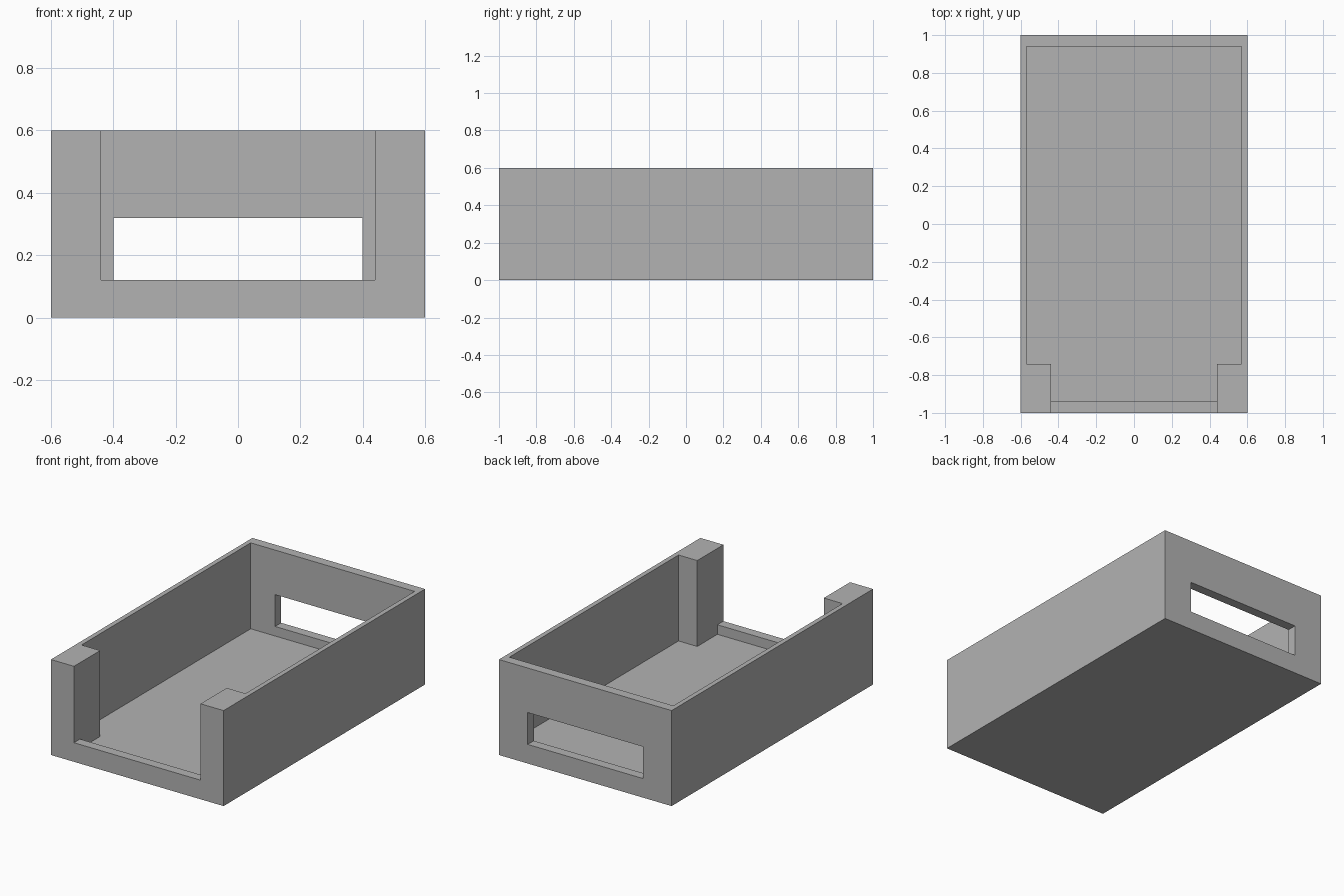
import bpy
import bmesh

cube = bpy.data.objects.get("Cube")
if cube:
    bpy.data.objects.remove(cube, do_unlink=True)

# Tray dimensions
HALF_X, HALF_Y, HEIGHT = 0.6, 1.0, 0.6
INNER_X, INNER_Y = 0.57, 0.94
FLOOR, SILL = 0.06, 0.12
POST_X, POST_Y = 0.44, -0.74
WINDOW_X, WINDOW_TOP = 0.4, 0.32
OVER = 0.1

grey = bpy.data.materials.new("plain_grey")
grey.use_nodes = True
colour = (0.45, 0.45, 0.45, 1)
grey.diffuse_color = colour
grey.node_tree.nodes["Principled BSDF"].inputs["Base Color"].default_value = colour


def prism(name, half_outline, z0, z1):
    """Extrude a plan given by its +x half, mirrored across x = 0."""
    outline = half_outline + [(-x, y) for x, y in reversed(half_outline)]
    bm = bmesh.new()
    base = bm.faces.new([bm.verts.new((x, y, z0)) for x, y in outline])
    top = bmesh.ops.extrude_face_region(bm, geom=[base])["geom"]
    verts = [v for v in top if isinstance(v, bmesh.types.BMVert)]
    bmesh.ops.translate(bm, verts=verts, vec=(0, 0, z1 - z0))
    bmesh.ops.recalc_face_normals(bm, faces=bm.faces[:])
    mesh = bpy.data.meshes.new(name)
    bm.to_mesh(mesh)
    bm.free()
    mesh.materials.append(grey)
    obj = bpy.data.objects.new(name, mesh)
    bpy.context.collection.objects.link(obj)
    return obj


def block(name, half_x, y0, y1, z0, z1):
    return prism(name, [(half_x, y0), (half_x, y1)], z0, z1)


# Solid outer body
tray = block("tray", HALF_X, -HALF_Y, HALF_Y, 0, HEIGHT)

# Cavity that leaves the two front corner posts, front opening, back window
cavity_plan = [(POST_X, -INNER_Y), (POST_X, POST_Y), (INNER_X, POST_Y), (INNER_X, INNER_Y)]
cutters = [
    prism("cavity_cutter", cavity_plan, FLOOR, HEIGHT + OVER),
    block("front_opening_cutter", POST_X, -HALF_Y - OVER, POST_Y - OVER, SILL, HEIGHT + OVER),
    block("back_window_cutter", WINDOW_X, INNER_Y - OVER, HALF_Y + OVER, SILL, WINDOW_TOP),
]

bpy.context.view_layer.objects.active = tray
for cutter in cutters:
    cutter.hide_render = True
    cut = tray.modifiers.new(cutter.name, "BOOLEAN")
    cut.operation = "DIFFERENCE"
    cut.solver = "EXACT"
    cut.object = cutter
    bpy.ops.object.modifier_apply(modifier=cut.name)
    bpy.data.objects.remove(cutter, do_unlink=True)
